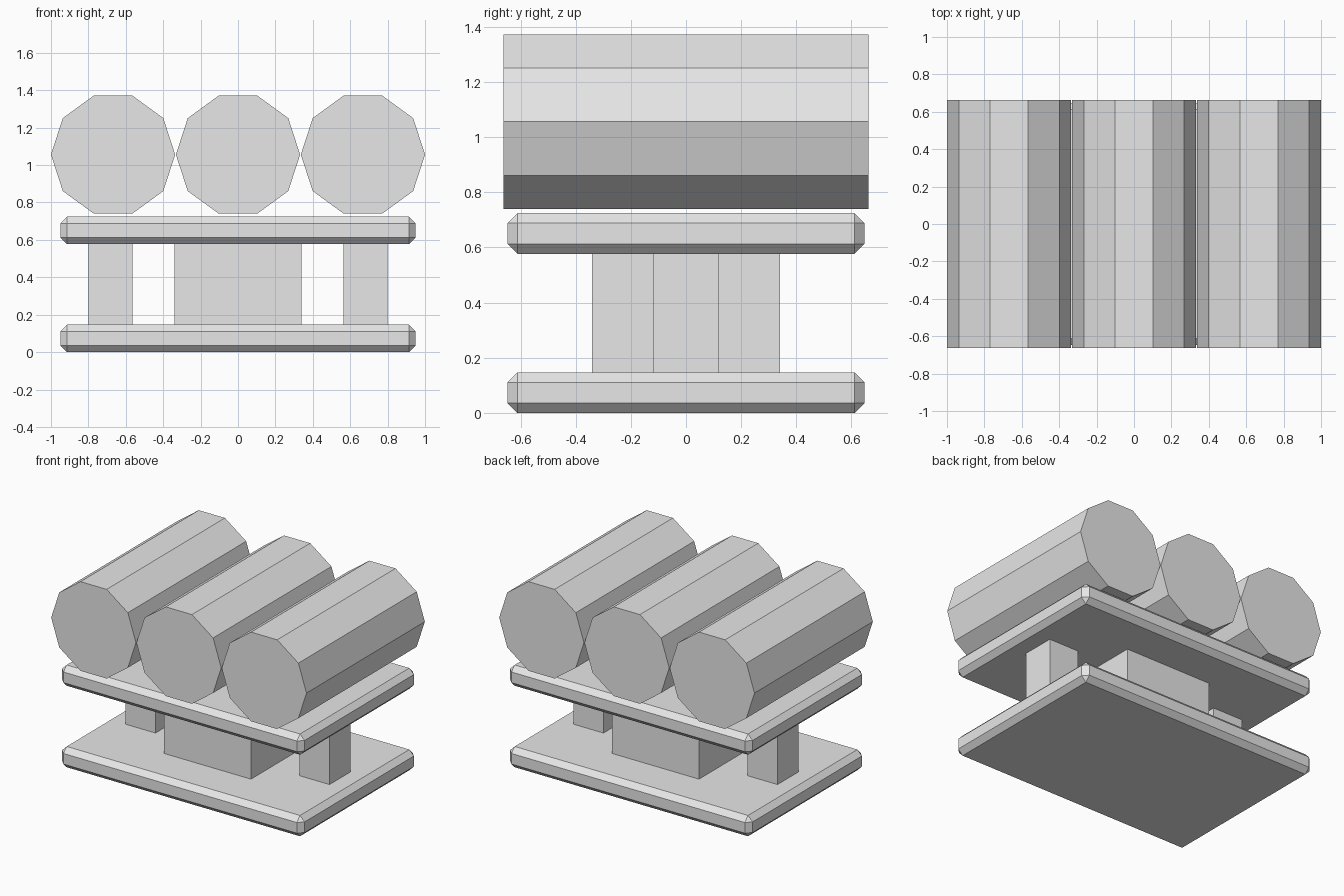
import bpy
import math

cube = bpy.data.objects.get("Cube")
if cube:
    bpy.data.objects.remove(cube, do_unlink=True)

GREY = (0.8, 0.8, 0.8, 1)
grey = bpy.data.materials.new("light_grey")
grey.use_nodes = True
grey.diffuse_color = GREY
grey.node_tree.nodes["Principled BSDF"].inputs["Base Color"].default_value = GREY


def finish(name):
    obj = bpy.context.object
    obj.name = name
    obj.data.materials.append(grey)
    return obj


def box(name, x, z0, z1, width, depth, chamfer=0):
    bpy.ops.mesh.primitive_cube_add(size=1, location=(x, 0, (z0 + z1) / 2))
    obj = finish(name)
    obj.scale = (width, depth, z1 - z0)
    bpy.ops.object.transform_apply(location=False, rotation=False, scale=True)
    if chamfer:
        bevel = obj.modifiers.new("chamfer", "BEVEL")
        bevel.width = chamfer
        bevel.segments = 1
    return obj


# Two chamfered plates
LOW_TOP, HIGH_BASE = 0.147, 0.577
box("bottom_plate", 0, 0, LOW_TOP, 1.9, 1.295, 0.036)
box("top_plate", 0, HIGH_BASE, 0.724, 1.9, 1.295, 0.036)

# Supports between the plates
box("centre_block", 0, LOW_TOP, HIGH_BASE, 0.68, 0.68)
for side, name in ((1, "left_post"), (-1, "right_post")):
    box(name, side * 0.682, LOW_TOP, HIGH_BASE, 0.236, 0.236)

# Row of ten-sided logs lying front to back
for i, name in enumerate(("right_log", "middle_log", "left_log")):
    bpy.ops.mesh.primitive_cylinder_add(
        vertices=10, radius=0.332, depth=1.324,
        location=((i - 1) * 0.668, 0, 1.056),
        rotation=(math.pi / 2, math.pi / 2, 0))
    finish(name)
